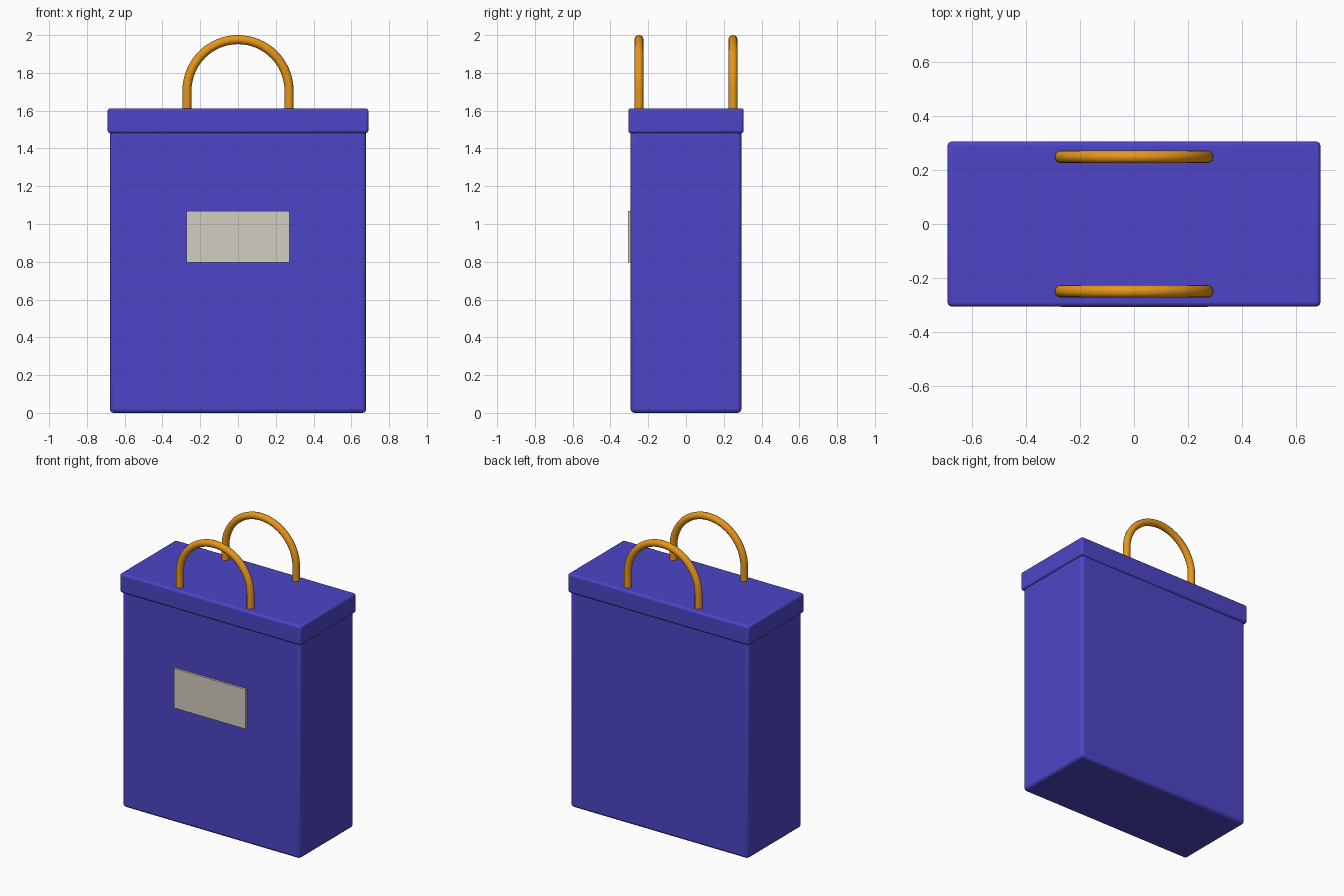
import bpy, math
from mathutils import Vector

if "Cube" in bpy.data.objects:
    bpy.data.objects.remove(bpy.data.objects["Cube"])


def material(name, rgb):
    m = bpy.data.materials.new(name)
    m.diffuse_color = (*rgb, 1)
    m.use_nodes = True
    m.node_tree.nodes["Principled BSDF"].inputs["Base Color"].default_value = m.diffuse_color
    return m


blue = material("blue_paper", (0.075, 0.06, 0.57))
orange = material("orange_cord", (0.80, 0.31, 0.01))
cream = material("cream_card", (0.65, 0.61, 0.53))


def box(name, lo, hi, mat, bevel=0.0):
    lo, hi = Vector(lo), Vector(hi)
    bpy.ops.mesh.primitive_cube_add(size=1, location=(lo + hi) / 2)
    ob = bpy.context.object
    ob.name = name
    ob.scale = hi - lo
    bpy.ops.object.transform_apply(location=False, rotation=False, scale=True)
    ob.data.materials.append(mat)
    if bevel:
        mod = ob.modifiers.new("soft_edges", 'BEVEL')
        mod.width = bevel
        mod.segments = 3
        bpy.ops.object.shade_smooth_by_angle(angle=math.radians(40))
    return ob


def handle(name, y, radius=0.27, tube=0.024, spring=1.706, base=1.59):
    # straight legs joined by a half circle
    arc = [(radius * math.cos(math.pi * i / 32), y,
            spring + radius * math.sin(math.pi * i / 32)) for i in range(33)]
    path = [(radius, y, base)] + arc + [(-radius, y, base)]
    cu = bpy.data.curves.new(name, 'CURVE')
    cu.dimensions = '3D'
    cu.bevel_depth = tube
    cu.bevel_resolution = 4
    cu.use_fill_caps = True
    sp = cu.splines.new('POLY')
    sp.points.add(len(path) - 1)
    for p, co in zip(sp.points, path):
        p.co = (*co, 1)
    sp.use_smooth = True
    cu.materials.append(orange)
    ob = bpy.data.objects.new(name, cu)
    bpy.context.collection.objects.link(ob)
    return ob


# bag body and folded rim
box("bag_body", (-0.678, -0.293, 0), (0.678, 0.293, 1.59), blue, 0.02)
box("top_rim", (-0.69, -0.305, 1.48), (0.69, 0.305, 1.612), blue, 0.014)

# front label
box("front_label", (-0.272, -0.308, 0.797), (0.272, -0.288, 1.07), cream)

# pair of carrying handles
for name, y in (("front_handle", -0.249), ("back_handle", 0.249)):
    handle(name, y)
